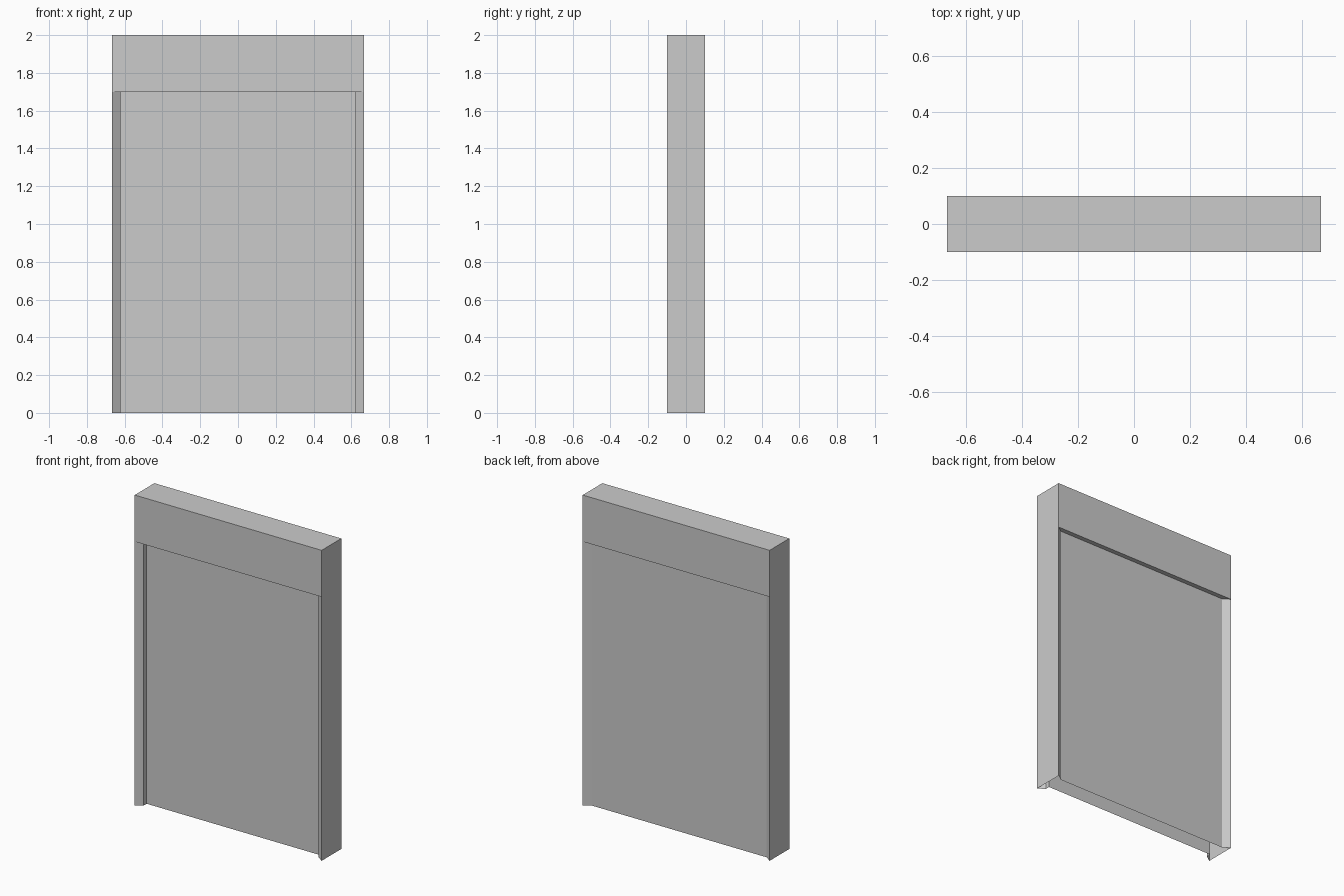
import bpy

if "Cube" in bpy.data.objects:
    bpy.data.objects.remove(bpy.data.objects["Cube"])

X, Y, H = 0.666, 0.1, 2.0        # half width, half depth, height
XI, HEAD = 0.623, 1.7            # inner edge of jambs, underside of lintel
BEVEL, FRONT = 0.07, -0.04       # depth where splay ends, front door face


def build(name, faces):
    """Make a mesh object from a list of polygons given as points."""
    verts = [p for f in faces for p in f]
    uniq = list(dict.fromkeys(verts))
    index = {p: i for i, p in enumerate(uniq)}
    mesh = bpy.data.meshes.new(name)
    mesh.from_pydata(uniq, [], [[index[p] for p in f] for f in faces])
    mesh.update()
    obj = bpy.data.objects.new(name, mesh)
    bpy.context.collection.objects.link(obj)
    return obj


def walls(path, z0, z1):
    """Vertical quads along a plan path; outside lies to the path's right."""
    return [[(*a, z0), (*b, z0), (*b, z1), (*a, z1)] for a, b in zip(path, path[1:])]


def level(path, z):
    return [(*p, z) for p in path]


# Plan outlines, counter-clockwise seen from above
left_reveal = [(-X, -Y), (-XI, -BEVEL), (-XI, FRONT)]
right_reveal = [(-x, y) for x, y in reversed(left_reveal)]
back_right = [(X, Y), (XI, BEVEL)]
back_left = [(-x, y) for x, y in reversed(back_right)]
box = [(-X, -Y), (X, -Y), (X, Y), (-X, Y)]

# Frame: splayed jambs, full-height sides, lintel with soffits; open below
frame = []
for path in (left_reveal, right_reveal, back_right, back_left):
    frame += walls(path, 0, HEAD)
for side in ([(X, -Y), (X, Y)], [(-X, Y), (-X, -Y)]):
    frame += walls(side, 0, H)
for face in (box[:2], box[2:]):
    frame += walls(face, HEAD, H)
frame.append(level(box, H))
frame.append(level(left_reveal + right_reveal, HEAD))
frame.append(level(back_right + back_left, HEAD))
build("door_frame", frame)

# Door faces: recessed on the front, shallower on the back
build("door_front", walls([(-XI, FRONT), (XI, FRONT)], 0, HEAD))
build("door_back", walls([(XI, BEVEL), (-XI, BEVEL)], 0, HEAD))
